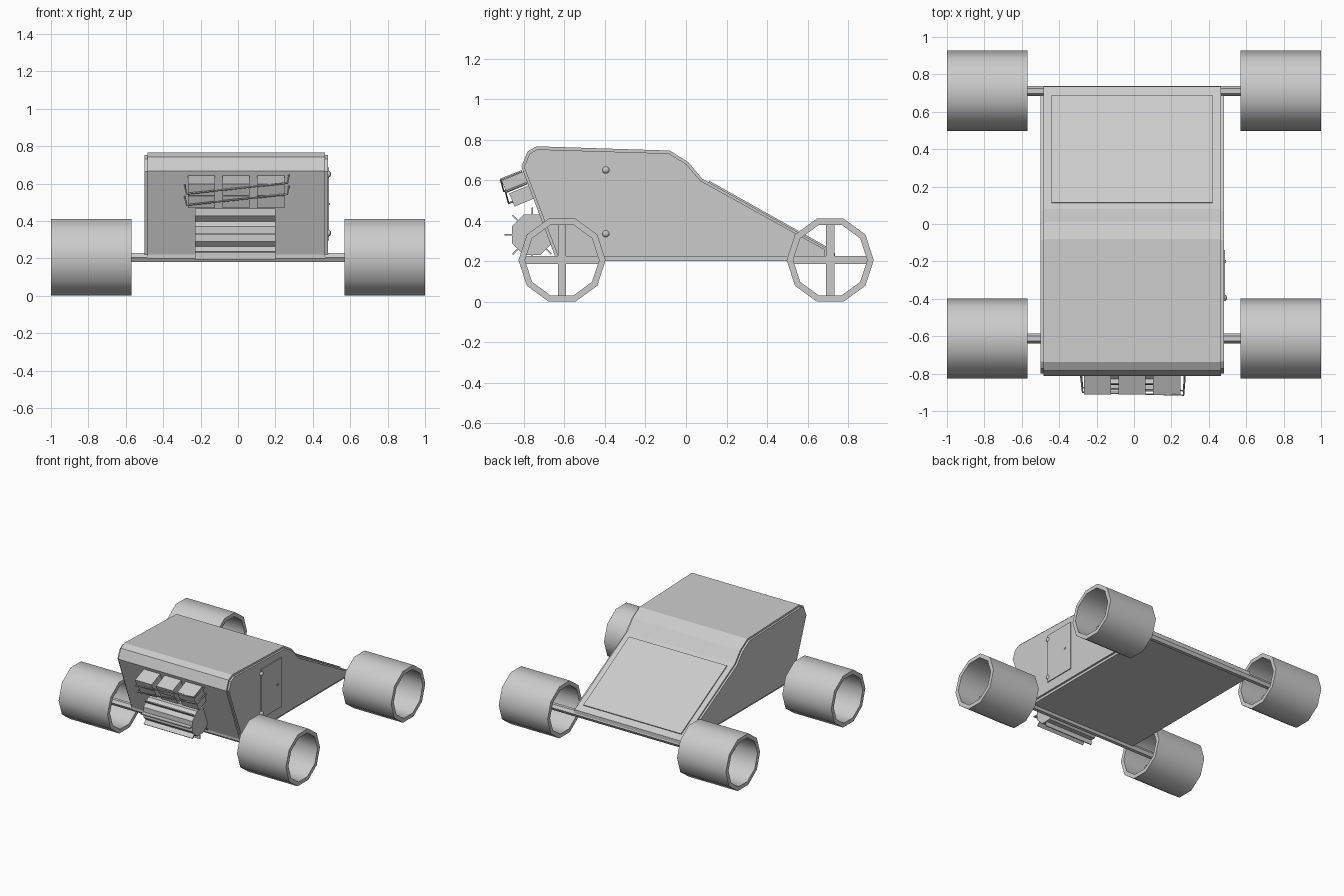
import bpy, bmesh, math
from mathutils import Matrix, Vector

cube = bpy.data.objects.get("Cube")
if cube:
    bpy.data.objects.remove(cube, do_unlink=True)

grey = bpy.data.materials.new("plain_grey")
grey.use_nodes = True
grey.diffuse_color = (0.6, 0.6, 0.6, 1)
grey.node_tree.nodes["Principled BSDF"].inputs["Base Color"].default_value = (0.6, 0.6, 0.6, 1)


def finish(name, bm, smooth=0):
    bmesh.ops.recalc_face_normals(bm, faces=bm.faces)
    mesh = bpy.data.meshes.new(name)
    bm.to_mesh(mesh)
    bm.free()
    mesh.materials.append(grey)
    ob = bpy.data.objects.new(name, mesh)
    bpy.context.collection.objects.link(ob)
    if smooth:
        bpy.ops.object.select_all(action='DESELECT')
        ob.select_set(True)
        bpy.context.view_layer.objects.active = ob
        bpy.ops.object.shade_smooth_by_angle(angle=math.radians(smooth))
    return ob


def prism(name, profile, x0, x1):
    """Extrude a (y, z) outline from x0 to x1."""
    bm = bmesh.new()
    face = bm.faces.new([bm.verts.new((x0, y, z)) for y, z in profile])
    new = bmesh.ops.extrude_face_region(bm, geom=[face])["geom"]
    bmesh.ops.translate(bm, vec=(x1 - x0, 0, 0),
                        verts=[v for v in new if isinstance(v, bmesh.types.BMVert)])
    return finish(name, bm)


def box(name, centre, size, tilt=0):
    bm = bmesh.new()
    bmesh.ops.create_cube(bm, size=1, matrix=Matrix.Translation(centre)
                          @ Matrix.Rotation(tilt, 4, 'X') @ Matrix.Diagonal((*size, 1)))
    return finish(name, bm)


def ring(sides, radius, y, z, turn=0):
    step = 2 * math.pi / sides
    return [(y + radius * math.cos(i * step + turn), z + radius * math.sin(i * step + turn))
            for i in range(sides)]


# Body: side plates with a slightly proud wrapped shell between them
side = [(-0.63, 0.22), (-0.8, 0.665), (-0.772, 0.73), (-0.735, 0.752), (-0.085, 0.732),
        (0.0, 0.68), (0.072, 0.597), (0.686, 0.257), (0.686, 0.22)]
shell = [(-0.645, 0.22), (-0.813, 0.667), (-0.782, 0.742), (-0.738, 0.767), (-0.08, 0.746),
         (0.01, 0.69), (0.08, 0.607), (0.735, 0.24), (0.735, 0.22)]
prism("body_shell", shell, -0.485, 0.465)
prism("right_side_plate", side, -0.5, -0.485)
prism("left_side_plate", side, 0.465, 0.48)
box("floor_plate", (-0.01, 0.045, 0.216), (0.95, 1.38, 0.032))

# Rear hatch laid on the slope
slope = math.atan2(0.24 - 0.607, 0.735 - 0.08)
box("rear_hatch", (-0.01, 0.4, 0.43), (0.86, 0.66, 0.012), slope)

# Door, hinges and handle on the left side
box("door", (0.483, -0.27, 0.49), (0.008, 0.26, 0.39))
for label, z in (("upper", 0.65), ("lower", 0.335)):
    bm = bmesh.new()
    bmesh.ops.create_uvsphere(bm, u_segments=16, v_segments=10, radius=0.018,
                              matrix=Matrix.Translation((0.48, -0.395, z)))
    finish(label + "_door_hinge", bm, 40)
box("door_handle", (0.488, -0.2, 0.49), (0.01, 0.015, 0.012))

# Axles, tube wheels and crossed spokes
for end, y in (("front", -0.612), ("rear", 0.712)):
    prism(end + "_axle", ring(6, 0.027, y, 0.205), -0.79, 0.79)
    for label, s in (("left", 1), ("right", -1)):
        bm = bmesh.new()
        loops = [[bm.verts.new((s * x, py, pz)) for py, pz in ring(10, r, y, 0.205)]
                 for x, r in ((0.57, 0.215), (1, 0.215), (1, 0.183), (0.57, 0.183))]
        for k in range(4):
            a, b = loops[k], loops[(k + 1) % 4]
            for i in range(10):
                j = (i + 1) % 10
                bm.faces.new((a[i], a[j], b[j], b[i]))
        finish(f"{end}_{label}_wheel", bm, 40)
        box(f"{end}_{label}_upright_spoke", (s * 0.785, y, 0.205), (0.04, 0.04, 0.365))
        box(f"{end}_{label}_level_spoke", (s * 0.785, y, 0.205), (0.04, 0.375, 0.04))

# Engine blocks standing square to the sloping nose
lean = math.radians(22.5)
for label, x in (("right", -0.195), ("middle", -0.01), ("left", 0.175)):
    box(label + "_engine_block", (x, -0.834, 0.594), (0.145, 0.14, 0.066), lean)
    box(label + "_engine_base", (x, -0.802, 0.526), (0.145, 0.125, 0.07), lean)

# Bent rods wrapping the engine blocks
for label, z in (("upper", 0.575), ("lower", 0.515)):
    curve = bpy.data.curves.new(label + "_rod", 'CURVE')
    curve.dimensions = '3D'
    curve.bevel_depth = 0.005
    curve.bevel_resolution = 1
    line = curve.splines.new('POLY')
    y = -0.91 + (0.575 - z) * 0.4
    path = [(-0.285, y + 0.11, z + 0.015), (-0.275, y + 0.01, z - 0.03),
            (0.265, y - 0.005, z + 0.028), (0.272, y + 0.1, z + 0.07)]
    line.points.add(len(path) - 1)
    for point, co in zip(line.points, path):
        point.co = (*co, 1)
    curve.materials.append(grey)
    bpy.context.collection.objects.link(bpy.data.objects.new(label + "_rod", curve))

# Finned drum under the engine blocks
prism("drum", ring(8, 0.108, -0.76, 0.33, math.pi / 8), -0.23, 0.2)
for i in range(8):
    a = i * math.pi / 4
    box(f"drum_fin_{i + 1}", (-0.015, -0.76 + 0.112 * math.cos(a), 0.33 + 0.112 * math.sin(a)),
        (0.43, 0.048, 0.008), a)
